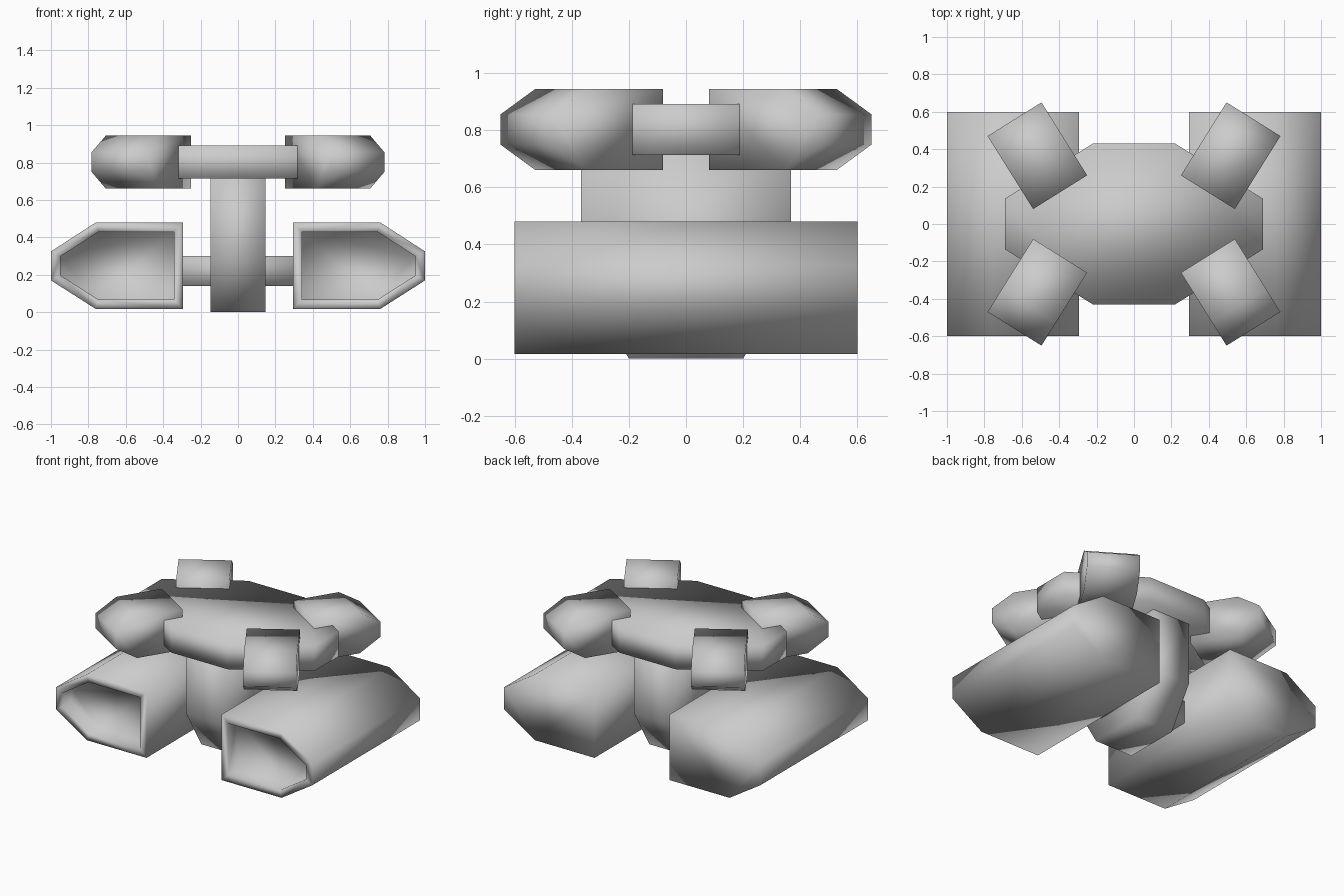
import bpy, bmesh
from math import radians
from mathutils import Matrix, Vector

if "Cube" in bpy.data.objects:
    bpy.data.objects.remove(bpy.data.objects["Cube"])


def prism(name, profile, half, matrix=Matrix(), mirror=(False, False), recess=0.0):
    """Extrude an (x, z) profile along y from -half to half, then place it."""
    bm = bmesh.new()
    front = bm.faces.new([bm.verts.new((x, -half, z)) for x, z in profile])
    new = bmesh.ops.extrude_face_region(bm, geom=[front], use_keep_orig=True)["geom"]
    bmesh.ops.translate(bm, vec=(0, 2 * half, 0),
                        verts=[g for g in new if isinstance(g, bmesh.types.BMVert)])
    bmesh.ops.recalc_face_normals(bm, faces=bm.faces)
    if recess:
        # hollow the front end, leaving a rim
        bmesh.ops.inset_region(bm, faces=[front], thickness=0.05, use_even_offset=True)
        inner = bmesh.ops.extrude_discrete_faces(bm, faces=[front])["faces"][0]
        bmesh.ops.translate(bm, vec=(0, recess, 0), verts=inner.verts)
    bm.transform(matrix)
    mesh = bpy.data.meshes.new(name)
    bm.to_mesh(mesh)
    bm.free()
    mesh.polygons.foreach_set("use_smooth", [True] * len(mesh.polygons))
    obj = bpy.data.objects.new(name, mesh)
    bpy.context.collection.objects.link(obj)
    if any(mirror):
        mod = obj.modifiers.new("mirror", "MIRROR")
        mod.use_axis = (mirror[0], mirror[1], False)
        mod.use_mirror_merge = False
    return obj


def pod_profile(x0, x1, chamfer, z0, z1, tip0, tip1):
    """Flat inner side, bevelled outer side."""
    return [(x0, z0), (x1 - chamfer, z0), (x1, tip0),
            (x1, tip1), (x1 - chamfer, z1), (x0, z1)]


# Large side pods with hollow fronts
prism("side_pod", pod_profile(0.293, 1.0, 0.24, 0.017, 0.48, 0.17, 0.325), 0.6,
      mirror=(True, False), recess=0.1)

# Crossbar joining the pods through the column
prism("crossbar", [(-0.3, 0.14), (0.3, 0.14), (0.3, 0.30), (-0.3, 0.30)], 0.15)

# Central column, bevelled towards the bottom
prism("centre_column",
      [(-0.2, 0), (0.2, 0), (0.367, 0.28), (0.367, 0.73), (-0.367, 0.73), (-0.367, 0.28)],
      0.147, Matrix.Rotation(radians(90), 4, "Z"))

# Eight-sided upper deck
deck = [(0.69, -0.135), (0.69, 0.135), (0.22, 0.43), (-0.22, 0.43),
        (-0.69, 0.135), (-0.69, -0.135), (-0.22, -0.43), (0.22, -0.43)]
prism("upper_deck", deck, 0.0885,
      Matrix.Translation((0, 0, 0.8025)) @ Matrix.Rotation(radians(90), 4, "X"))

# Four small diagonal pods around the deck
prism("corner_pod", pod_profile(0, 0.46, 0.145, 0.66, 0.945, 0.75, 0.855), 0.17,
      Matrix.Translation(Vector((0.395, 0.17, 0))) @ Matrix.Rotation(radians(58), 4, "Z"),
      mirror=(True, True))
